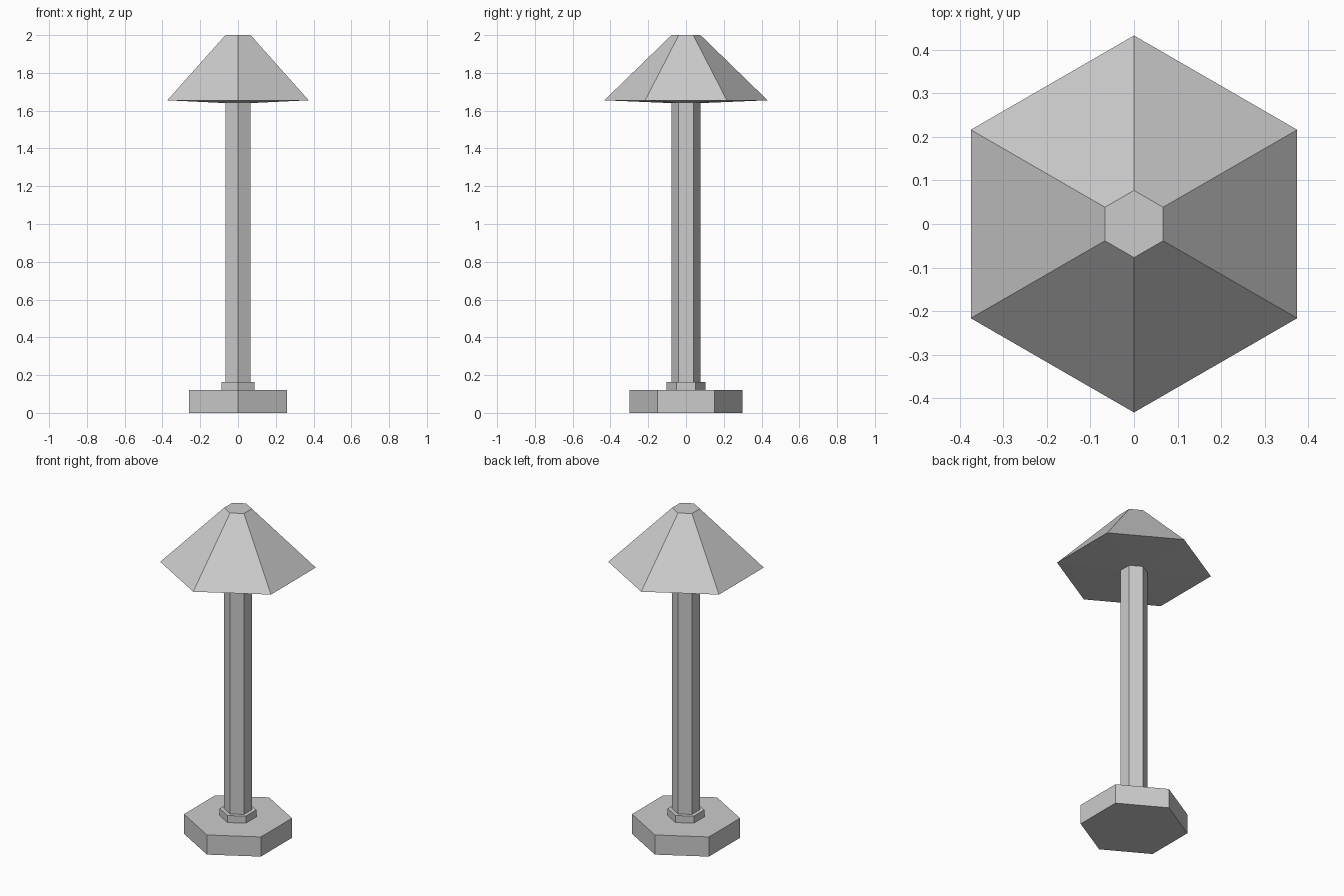
import bpy, bmesh
from math import sin, cos, pi

if "Cube" in bpy.data.objects:
    bpy.data.objects.remove(bpy.data.objects["Cube"])

SIDES = 6


def hex_part(name, profile, cap_bottom=False, cap_top=False):
    """Turn a (radius, height) profile into a flat-sided hexagonal part."""
    bm = bmesh.new()
    rings = []
    for r, z in profile:
        rings.append([bm.verts.new((r * sin(2 * pi * i / SIDES),
                                    r * cos(2 * pi * i / SIDES), z))
                      for i in range(SIDES)])
    for a, b in zip(rings, rings[1:]):
        for i in range(SIDES):
            j = (i + 1) % SIDES
            bm.faces.new((a[i], b[i], b[j], a[j]))
    if cap_bottom:
        bm.faces.new(rings[0])
    if cap_top:
        bm.faces.new(rings[-1][::-1])
    bm.normal_update()
    mesh = bpy.data.meshes.new(name)
    bm.to_mesh(mesh)
    bm.free()
    obj = bpy.data.objects.new(name, mesh)
    bpy.context.collection.objects.link(obj)
    return obj


BASE_R, COLLAR_R, POST_R, SHADE_R = 0.30, 0.102, 0.077, 0.432

# Foot slab, with its top running in to the collar
hex_part("base", [(BASE_R, 0), (BASE_R, 0.12), (COLLAR_R, 0.12)], cap_bottom=True)

# Stepped collar around the foot of the post
hex_part("collar", [(COLLAR_R, 0.12), (COLLAR_R, 0.163), (POST_R, 0.163)])

# Post
hex_part("post", [(POST_R, 0.163), (POST_R, 1.64)])

# Shade: slightly dished underside, sloping sides, small flat top
hex_part("shade", [(POST_R, 1.64), (SHADE_R, 1.655), (POST_R, 2.0)], cap_top=True)
